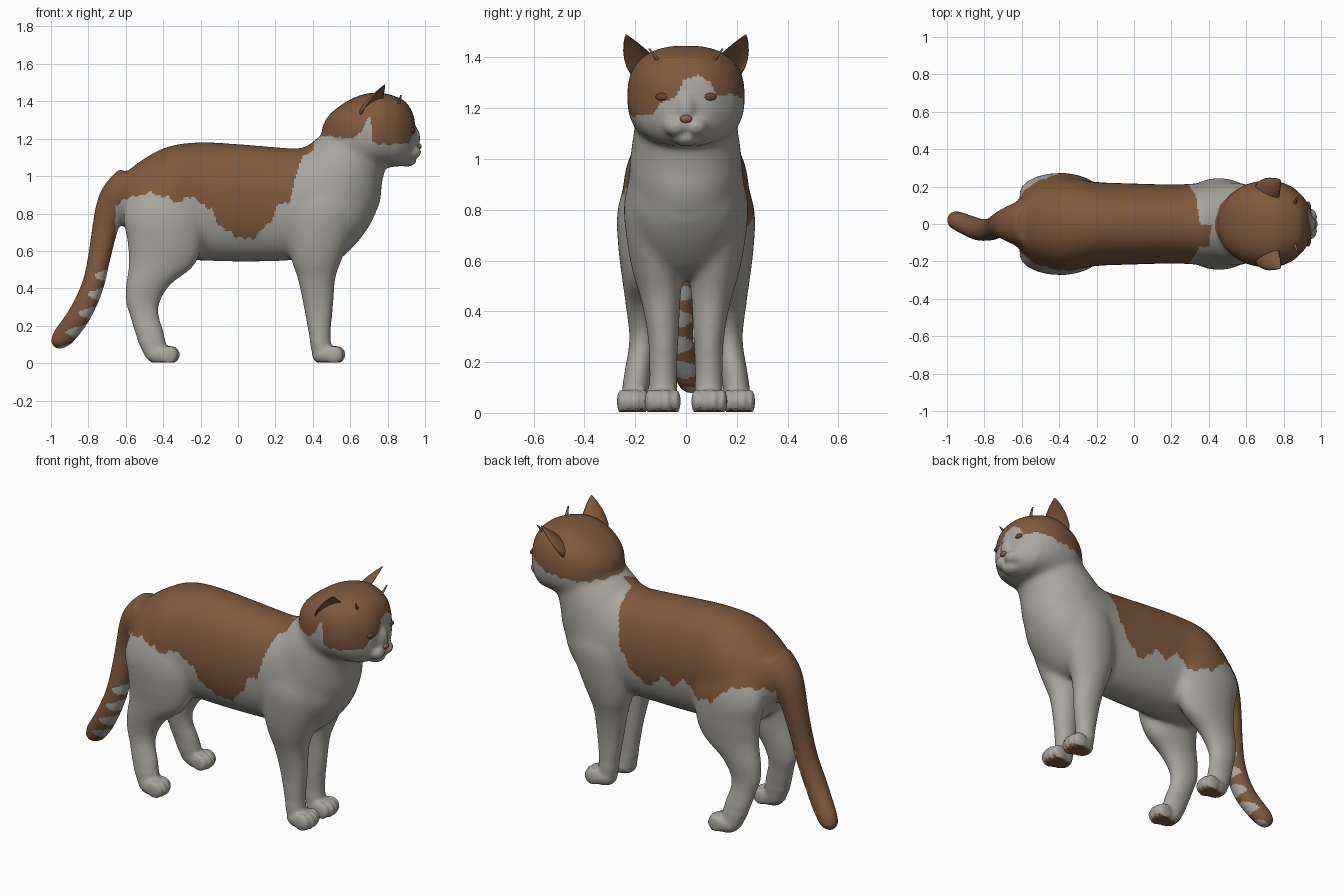
import bpy, bmesh, math
from mathutils import Vector, Matrix
from mathutils.bvhtree import BVHTree

if "Cube" in bpy.data.objects:
    bpy.data.objects.remove(bpy.data.objects["Cube"])


def material(name, rgb):
    m = bpy.data.materials.new(name)
    m.use_nodes = True
    m.diffuse_color = (*rgb, 1)
    node = next(n for n in m.node_tree.nodes if n.type == 'BSDF_PRINCIPLED')
    node.inputs["Base Color"].default_value = (*rgb, 1)
    node.inputs["Roughness"].default_value = 0.8
    return m


WHITE = material("white fur", (0.40, 0.385, 0.345))
BROWN = material("brown fur", (0.21, 0.10, 0.045))
DARK = material("dark brown", (0.13, 0.06, 0.03))
PINK = material("nose pink", (0.28, 0.12, 0.08))


def finish(bm, name, mats):
    mesh = bpy.data.meshes.new(name)
    for f in bm.faces:
        f.smooth = True
    bm.to_mesh(mesh)
    bm.free()
    for m in mats:
        mesh.materials.append(m)
    ob = bpy.data.objects.new(name, mesh)
    bpy.context.collection.objects.link(ob)
    return ob


def resample(sections, steps=6):
    """Catmull-Rom through sections of any dimension."""
    p = [Vector(s) for s in sections]
    p = [2 * p[0] - p[1]] + p + [2 * p[-1] - p[-2]]
    out = []
    for a, b, c, d in zip(p, p[1:], p[2:], p[3:]):
        for i in range(steps):
            t = i / steps
            out.append(0.5 * (2 * b + (c - a) * t + (2 * a - 5 * b + 4 * c - d) * t ** 2
                              + (3 * b - a - 3 * c + d) * t ** 3))
    return out + [p[-2]]


def skin(bm, rings):
    rings = [[bm.verts.new(co) for co in r] for r in rings]
    n = len(rings[0])
    for r, q in zip(rings, rings[1:]):
        for i in range(n):
            bm.faces.new((r[i], r[(i + 1) % n], q[(i + 1) % n], q[i]))
    bm.faces.new(rings[0][::-1])
    bm.faces.new(rings[-1])


def loft(bm, sections, across=None, power=2.0, n=32):
    """Sections are x, y, z, radius across the path, radius along y."""
    pts = resample(sections)
    rings = []
    for k, s in enumerate(pts):
        a = across
        if a is None:
            t = pts[min(k + 1, len(pts) - 1)] - pts[max(k - 1, 0)]
            a = Vector((-t[2], 0, t[0])).normalized()
        ra, rb = max(s[3], 0.004), max(s[4], 0.004)
        ring = []
        for i in range(n):
            c, w = math.cos(math.tau * i / n), math.sin(math.tau * i / n)
            c, w = (math.copysign(abs(v) ** (2 / power), v) for v in (c, w))
            ring.append(Vector(s[:3]) + Vector(a) * ra * c + Vector((0, rb * w, 0)))
        rings.append(ring)
    skin(bm, rings)


def ball(bm, centre, radii):
    mat = Matrix.Translation(centre) @ Matrix.Diagonal((*radii, 1))
    bmesh.ops.create_icosphere(bm, subdivisions=3, radius=1, matrix=mat)


X, Z = (1, 0, 0), (0, 0, 1)
bm = bmesh.new()

# torso
loft(bm, [(-.66, 0, .87, .09, .08), (-.6, 0, .87, .15, .15), (-.5, 0, .845, .25, .215),
          (-.37, 0, .86, .3, .25), (-.2, 0, .865, .317, .225), (0, 0, .857, .315, .217),
          (.2, 0, .85, .306, .212), (.33, 0, .85, .3, .217), (.45, 0, .855, .33, .23),
          (.55, 0, .85, .29, .225), (.65, 0, .85, .19, .18), (.72, 0, .85, .09, .1)], Z, 2.15)
# neck and chest
loft(bm, [(.47, 0, .78, .22, .2), (.5, 0, .88, .25, .222), (.545, 0, 1.0, .245, .22),
          (.61, 0, 1.11, .2, .205), (.67, 0, 1.2, .17, .19)])
# head
loft(bm, [(.45, 0, 1.24, .03, .05), (.49, 0, 1.24, .09, .13), (.55, 0, 1.235, .145, .185),
          (.62, 0, 1.235, .185, .22), (.7, 0, 1.245, .2, .232), (.78, 0, 1.247, .198, .227),
          (.85, 0, 1.237, .186, .195), (.9, 0, 1.23, .163, .15), (.935, 0, 1.215, .12, .1),
          (.95, 0, 1.2, .06, .05)], Z, 2.5)
# nose bridge, chin and muzzle
ball(bm, (.925, 0, 1.2), (.05, .045, .075))
ball(bm, (.9, 0, 1.085), (.055, .055, .035))
for s in (-1, 1):
    ball(bm, (.92, s * .038, 1.128), (.06, .052, .042))
# tail
loft(bm, [(-.56, 0, .95, .12, .13), (-.64, 0, .89, .1, .11), (-.685, 0, .82, .08, .085),
          (-.715, -.005, .7, .07, .07), (-.745, -.02, .55, .062, .064), (-.775, -.03, .42, .062, .062),
          (-.83, -.03, .29, .064, .062), (-.895, -.005, .19, .064, .06),
          (-.945, .015, .135, .057, .055), (-.975, .02, .108, .04, .04), (-.99, .022, .097, .015, .015)])
# legs
for s in (-1, 1):
    front = [(.45, .09, .03, .05, .055), (.437, .09, .15, .06, .056), (.43, .09, .3, .081, .062),
             (.42, .1, .45, .102, .08), (.42, .112, .55, .135, .098), (.44, .125, .7, .17, .112),
             (.46, .13, .85, .17, .112), (.46, .11, 1.02, .09, .07)]
    hind = [(-.44, .205, .03, .055, .05), (-.47, .192, .15, .08, .054), (-.5, .176, .25, .08, .052),
            (-.51, .168, .32, .092, .057), (-.48, .168, .42, .122, .07), (-.41, .165, .52, .177, .086),
            (-.39, .165, .65, .203, .102), (-.4, .158, .8, .215, .112), (-.4, .12, .97, .15, .1)]
    for leg in (front, hind):
        loft(bm, [(x, s * y, z, a, b) for x, y, z, a, b in leg], X)
    # paws with four toes each
    for px, py, w in ((.46, .092, .064), (-.425, .21, .056)):
        ball(bm, (px + .01, s * py, .045), (.075, w, .055))
        for k in (-1.5, -.5, .5, 1.5):
            ball(bm, (px + .072 - .012 * abs(k), s * py + k * w * .52, .045), (.05, w * .34, .05))

bmesh.ops.recalc_face_normals(bm, faces=bm.faces)

# fuse the parts into one skin
body = finish(bm, "body", [WHITE, BROWN])
mod = body.modifiers.new("fuse", 'REMESH')
mod.mode = 'VOXEL'
mod.voxel_size = 0.0095
fused = bpy.data.meshes.new_from_object(body.evaluated_get(bpy.context.evaluated_depsgraph_get()))
bpy.data.objects.remove(body)
bm = bmesh.new()
bm.from_mesh(fused)
bpy.data.meshes.remove(fused)


def relax(verts, times):
    for _ in range(times):
        bmesh.ops.smooth_vert(bm, verts=verts, factor=0.5, use_axis_x=True, use_axis_y=True, use_axis_z=True)


# blend the joints strongly, keep toes and muzzle crisp
relax([v for v in bm.verts if v.co.z > .12 and v.co.x < .84], 22)
relax(list(bm.verts), 3)
for v in bm.verts:
    v.co.z = max(v.co.z, 0.003)
bm.normal_update()


def curve(points, v):
    for (a, p), (b, q) in zip(points, points[1:]):
        if v <= b:
            return p + (q - p) * max(0, (v - a) / (b - a))
    return points[-1][1]


# lower edges of the brown coat
SADDLE = {-1: [(-.65, .84), (-.55, .9), (-.45, .91), (-.37, .88), (-.31, .86), (-.25, .9), (-.2, .85),
               (-.14, .83), (-.12, .76), (-.05, .7), (.04, .66), (.1, .68), (.17, .75), (.21, .84),
               (.27, .86), (.31, .99), (.33, 1.08), (.4, 1.14), (.415, 1.2)],
          1: [(-.65, .84), (-.55, .88), (-.45, .86), (-.36, .77), (-.22, .74), (-.14, .83), (-.08, .76),
              (.02, .79), (.1, .7), (.2, .76), (.28, .88), (.31, 1.02), (.34, 1.12), (.38, 1.22)]}
HEAD = {-1: [(.44, 1.21), (.48, 1.22), (.6, 1.195), (.66, 1.24), (.7, 1.31), (.71, 1.31), (.72, 1.19),
             (.75, 1.17), (.86, 1.17)],
        1: [(.44, 1.21), (.55, 1.2), (.66, 1.21), (.75, 1.22), (.86, 1.255)]}
FACE = [(-.23, 1.17), (-.13, 1.175), (-.1, 1.22), (-.04, 1.245), (-.01, 1.31), (.05, 1.33),
        (.1, 1.3), (.12, 1.25), (.23, 1.26)]


def is_brown(c, n):
    x, y, z = c
    side = 1 if y > 0 else -1
    rough = .008 * math.sin(70 * x + 40 * y) + .006 * math.sin(130 * x)
    if z < .03 and n.z < -.7:                       # paw pads
        return True
    if x < -.655:                                   # tail with pale rings underneath
        under = n.dot(Vector((.7, -.2, -.55))) + .5 * math.cos(math.tau * (z - .47) / .1)
        return z > .52 or under < .6
    if x < .415:
        return z > curve(SADDLE[side], x) + rough
    if x > .86:
        return z > curve(FACE, y)
    return x > .435 and z > curve(HEAD[side], x) + rough * .5


for f in bm.faces:
    f.material_index = int(is_brown(f.calc_center_median(), f.normal))
tree = BVHTree.FromBMesh(bm)
finish(bm, "body", [WHITE, BROWN])


def face_point(y, z):
    return tree.ray_cast(Vector((2, y, z)), Vector((-1, 0, 0)))[0]


# nose
bm = bmesh.new()
ball(bm, face_point(0, 1.158) + Vector((.002, 0, 0)), (.014, .024, .016))
finish(bm, "nose", [PINK])

for s, label in ((1, "left"), (-1, "right")):
    # narrow eye
    bm = bmesh.new()
    ball(bm, face_point(s * .09, 1.245) - Vector((.006, 0, 0)), (.014, .03, .016))
    finish(bm, label + "_eye", [DARK])

    # hollow ear, opening forward and outward
    bm = bmesh.new()
    base, tip = Vector((.7, s * .148, 1.33)), Vector((.785, s * .236, 1.49))
    out, wide = Vector((.86, s * .5, 0)), Vector((-.5, s * .86, 0))
    rings = []
    for t, r in ((0, 1), (.2, 1), (.4, .88), (.6, .68), (.8, .4), (.93, .17), (1, .03)):
        ring = []
        for i in range(24):
            c, w = math.cos(math.tau * i / 24), math.sin(math.tau * i / 24)
            depth = c * (-.45 if c > 0 else 1)
            ring.append(base.lerp(tip, t) + out * (.055 * r * depth) + wide * (.08 * r * w))
        rings.append(ring)
    skin(bm, rings)
    bmesh.ops.recalc_face_normals(bm, faces=bm.faces)
    finish(bm, label + "_ear", [BROWN])

    # brow tuft
    bm = bmesh.new()
    loft(bm, [(.84, s * .1, 1.37, .016, .016), (.862, s * .118, 1.4, .009, .009),
              (.872, s * .145, 1.435, .004, .004)], X, n=10)
    bmesh.ops.recalc_face_normals(bm, faces=bm.faces)
    finish(bm, label + "_brow_tuft", [BROWN])
